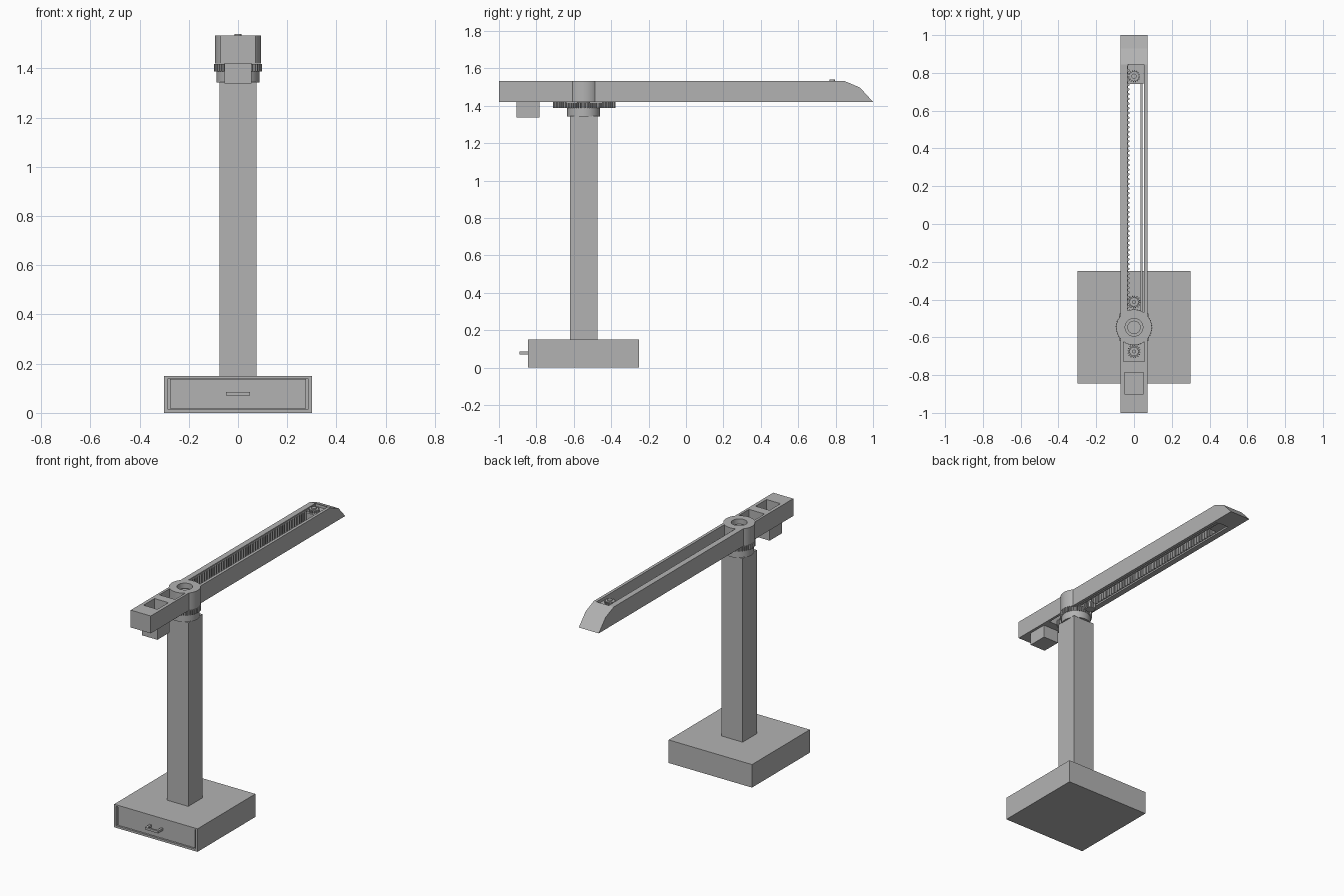
import bpy, bmesh, math

if "Cube" in bpy.data.objects:
    bpy.data.objects.remove(bpy.data.objects["Cube"])

grey = bpy.data.materials.new("mid grey")
grey.diffuse_color = (0.45, 0.45, 0.45, 1)
grey.use_nodes = True
grey.node_tree.nodes["Principled BSDF"].inputs["Base Color"].default_value = grey.diffuse_color


def finish(name, bm):
    bmesh.ops.recalc_face_normals(bm, faces=bm.faces)
    me = bpy.data.meshes.new(name)
    bm.to_mesh(me)
    bm.free()
    me.materials.append(grey)
    ob = bpy.data.objects.new(name, me)
    bpy.context.scene.collection.objects.link(ob)
    return ob


def prism(name, pts, z0, z1, cx=0, cy=0):
    """Extrude a plan outline from z0 to z1."""
    bm = bmesh.new()
    f = bm.faces.new([bm.verts.new((x + cx, y + cy, z0)) for x, y in pts])
    r = bmesh.ops.extrude_face_region(bm, geom=[f])
    for v in r["geom"]:
        if isinstance(v, bmesh.types.BMVert):
            v.co.z = z1
    return finish(name, bm)


def box(name, x0, x1, y0, y1, z0, z1):
    return prism(name, [(x0, y0), (x1, y0), (x1, y1), (x0, y1)], z0, z1)


def cyl(name, cy, r, z0, z1, n=48):
    pts = [(r * math.cos(i * math.tau / n), r * math.sin(i * math.tau / n)) for i in range(n)]
    return prism(name, pts, z0, z1, 0, cy)


def gear(name, cy, r, depth, teeth, z0, z1):
    pts = []
    for i in range(teeth):
        for frac, rad in ((0, r - depth), (0.4, r - depth), (0.55, r), (0.85, r)):
            a = (i + frac) * math.tau / teeth
            pts.append((rad * math.cos(a), rad * math.sin(a)))
    return prism(name, pts, z0, z1, 0, cy)


def boolean(ob, other, op="DIFFERENCE"):
    """Apply a boolean and discard the helper."""
    m = ob.modifiers.new("cut", "BOOLEAN")
    m.operation, m.object, m.solver = op, other, "EXACT"
    dg = bpy.context.evaluated_depsgraph_get()
    me = bpy.data.meshes.new_from_object(ob.evaluated_get(dg))
    ob.modifiers.clear()
    ob.data = me
    bpy.data.objects.remove(other)


PIVOT = -0.547

# base with drawer opening
base = box("base", -0.3, 0.3, -0.845, -0.25, 0, 0.15)
boolean(base, box("cutter", -0.285, 0.285, -0.9, -0.29, 0.014, 0.14))

# drawer tray and bow handle
drawer = box("drawer", -0.277, 0.277, -0.84, -0.31, 0.018, 0.138)
boolean(drawer, box("cutter", -0.262, 0.262, -0.825, -0.325, 0.03, 0.2))
box("drawer_handle", -0.048, 0.048, -0.89, -0.878, 0.07, 0.085)
for s in (-1, 1):
    x = s * 0.041
    box("handle_post", x - 0.007, x + 0.007, -0.88, -0.838, 0.07, 0.085)

# column, bearing, fixed ring gear and pivot shaft
box("column", -0.076, 0.076, -0.62, -0.474, 0.15, 1.345)
cyl("bearing", PIVOT, 0.088, 1.342, 1.39)
gear("ring_gear", PIVOT, 0.097, 0.009, 44, 1.388, 1.418)
cyl("pivot_shaft", PIVOT, 0.035, 1.41, 1.505)

# arm: side profile swept across x, with rounded nose
prof = [(-1, 1.42), (1, 1.42), (0.93, 1.497), (0.845, 1.533), (-1, 1.533)]
bm = bmesh.new()
f = bm.faces.new([bm.verts.new((-0.072, y, z)) for y, z in prof])
r = bmesh.ops.extrude_face_region(bm, geom=[f])
for v in r["geom"]:
    if isinstance(v, bmesh.types.BMVert):
        v.co.x = 0.072
arm = finish("arm", bm)
for c in ((-0.035, 0.053, -0.5, 0.845, 1.3, 1.6),
          (-0.056, 0.056, -0.728, -0.58, 1.3, 1.6),
          (-0.05, 0.05, -0.9, -0.787, 1.3, 1.6)):
    boolean(arm, box("cutter", *c))
boolean(arm, cyl("collar", PIVOT, 0.094, 1.42, 1.533), "UNION")
boolean(arm, cyl("cutter", PIVOT, 0.047, 1.3, 1.6))

# toothed rack along the left wall, guide rail along the right
pitch, y0, n = 0.025, -0.45, 51
pts = [(-0.04, y0), (-0.031, y0)]
for i in range(n):
    y = y0 + i * pitch
    pts += [(-0.031, y + 0.005), (-0.024, y + 0.009), (-0.024, y + 0.016), (-0.031, y + 0.02)]
pts += [(-0.031, 0.84), (-0.04, 0.84)]
prism("rack", pts, 1.43, 1.525)
box("guide_rail", 0.034, 0.046, -0.47, 0.845, 1.422, 1.45)

# carriage with its pinion at the far end of the slot
box("carriage", -0.032, 0.05, 0.74, 0.845, 1.43, 1.515)
gear("carriage_pinion", 0.782, 0.033, 0.007, 16, 1.51, 1.532)
cyl("carriage_hub", 0.782, 0.014, 1.52, 1.54, 20)

# two drive pinions meshing with the ring gear
for cy in (PIVOT - 0.128, PIVOT + 0.134):
    gear("drive_pinion", cy, 0.036, 0.008, 16, 1.388, 1.42)
    cyl("pinion_collar", cy, 0.024, 1.415, 1.432, 24)
    cyl("pinion_axle", cy, 0.01, 1.42, 1.46, 16)

# counterweight box under the tail
box("counterweight", -0.055, 0.055, -0.907, -0.782, 1.338, 1.425)

# smooth only the round walls
for ob in bpy.context.scene.objects:
    if ob.name.startswith(("bearing", "pivot", "carriage_hub", "pinion", "arm")):
        bpy.ops.object.select_all(action="DESELECT")
        ob.select_set(True)
        bpy.context.view_layer.objects.active = ob
        bpy.ops.object.shade_smooth_by_angle(angle=math.radians(20))
